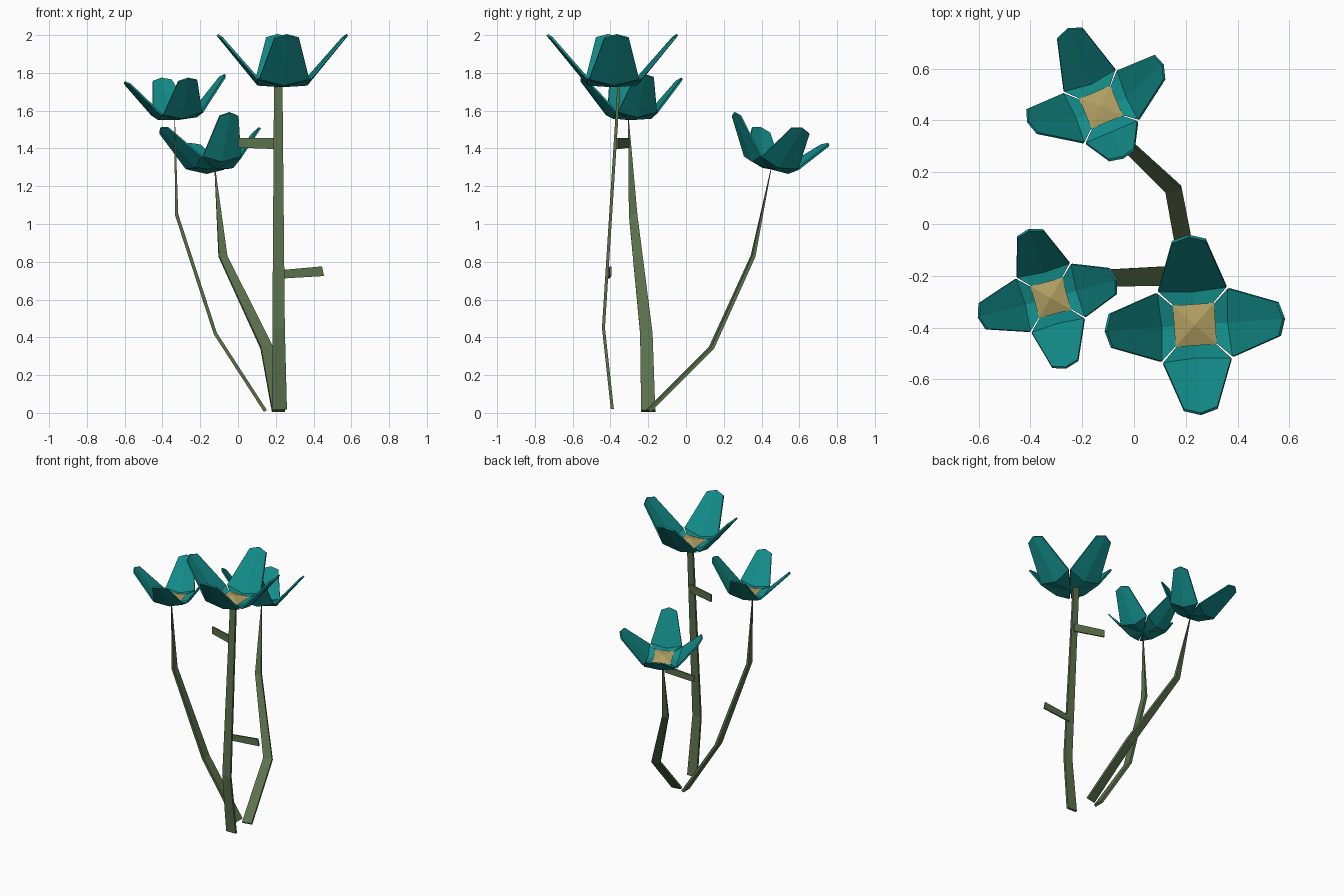
import bpy, bmesh, math
from mathutils import Vector, Matrix

if "Cube" in bpy.data.objects:
    bpy.data.objects.remove(bpy.data.objects["Cube"])


def material(name, rgb):
    m = bpy.data.materials.new(name)
    m.diffuse_color = (*rgb, 1)
    m.use_nodes = True
    m.node_tree.nodes["Principled BSDF"].inputs["Base Color"].default_value = m.diffuse_color
    return m


TEAL = material("petal_teal", (0.006, 0.26, 0.25))
GREEN = material("stem_green", (0.105, 0.165, 0.073))
TAN = material("flower_centre_tan", (0.43, 0.34, 0.12))


def make(name, verts, faces, mat, matrix=Matrix()):
    bm = bmesh.new()
    vs = [bm.verts.new(matrix @ Vector(v)) for v in verts]
    for f in faces:
        bm.faces.new([vs[i] for i in f])
    bmesh.ops.recalc_face_normals(bm, faces=bm.faces)
    me = bpy.data.meshes.new(name)
    bm.to_mesh(me)
    bm.free()
    me.materials.append(mat)
    ob = bpy.data.objects.new(name, me)
    bpy.context.collection.objects.link(ob)
    return ob


def ribbon(name, points, widths, across, thick=0.018):
    """Flat tapering strip along a path."""
    pts = [Vector(p) for p in points]
    across = Vector(across).normalized()
    verts, faces = [], []
    for i, (p, w) in enumerate(zip(pts, widths)):
        tangent = pts[min(i + 1, len(pts) - 1)] - pts[max(i - 1, 0)]
        t = thick * min(1, w / 0.03)
        out = tangent.cross(across).normalized() * t / 2
        side = across * w / 2
        verts += [p + side + out, p - side + out, p - side - out, p + side - out]
    for i in range(len(pts) - 1):
        a = i * 4
        for k in range(4):
            n = (k + 1) % 4
            faces.append((a + k, a + n, a + 4 + n, a + 4 + k))
    e = len(verts) - 4
    faces += [(0, 1, 2, 3), (e, e + 1, e + 2, e + 3)]
    return make(name, verts, faces, GREEN)


# Petal outline: cupped base, wide shoulders, narrow blunt tip
PETAL = [(0, 0, 0), (0.13, 0, 0.008), (0.14, -0.132, 0.04), (0.14, 0.132, 0.04),
         (0.325, -0.065, 0.255), (0.325, 0.065, 0.255), (0.345, 0.0, 0.272)]
PETAL_FACES = [(0, 2, 1), (0, 1, 3), (1, 2, 4, 6), (1, 6, 5, 3)]
h = 0.08
CENTRE = [(-h, -h, 0.03), (h, -h, 0.03), (h, h, 0.03), (-h, h, 0.03),
          (0, 0, 0.055), (0, 0, 0.005)]
CENTRE_FACES = [(i, (i + 1) % 4, 4) for i in range(4)] + \
               [((i + 1) % 4, i, 5) for i in range(4)]


def flower(name, loc, size, turn, tilt, tilt_dir):
    """Four petals around a low pyramid; tilt_dir is the heading it leans to."""
    axis = Vector((-math.sin(math.radians(tilt_dir)), math.cos(math.radians(tilt_dir)), 0))
    base = (Matrix.Translation(loc) @ Matrix.Rotation(math.radians(tilt), 4, axis)
            @ Matrix.Rotation(math.radians(turn), 4, 'Z') @ Matrix.Scale(size, 4))
    for k in range(4):
        m = base @ Matrix.Rotation(k * math.pi / 2, 4, 'Z')
        ob = make(f"{name}_petal_{k + 1}", PETAL, PETAL_FACES, TEAL, m)
        s = ob.modifiers.new("thickness", 'SOLIDIFY')
        s.thickness = 0.012 * size
        s.offset = 0
    make(f"{name}_centre", CENTRE, CENTRE_FACES, TAN, base)


# Flowers
flower("tall_flower", (0.235, -0.39, 1.73), 1.0, 4, 0, 0)
flower("left_flower", (-0.32, -0.285, 1.555), 0.8, 15, 4, 195)
flower("back_flower", (-0.125, 0.445, 1.295), 0.82, 23, 17, 112)

# Stems
ribbon("tall_stem", [(0.22, -0.39, 0.02), (0.215, -0.437, 0.45), (0.213, -0.355, 1.74)],
       [0.078, 0.066, 0.045], (1, 0, 0), 0.016)
ribbon("left_stem", [(0.145, -0.2, 0.01), (-0.12, -0.21, 0.42), (-0.325, -0.28, 1.05),
                     (-0.335, -0.305, 1.56)],
       [0.075, 0.066, 0.045, 0.004], (0, 1, 0))
ribbon("back_stem", [(0.215, -0.2, 0.01), (0.152, 0.135, 0.345), (-0.08, 0.355, 0.83),
                     (-0.123, 0.452, 1.3)],
       [0.07, 0.065, 0.045, 0.004], (1, 0.2, 0))

# Short side shoots on the tall stem
ribbon("lower_shoot", [(0.22, -0.41, 0.733), (0.45, -0.40, 0.75)],
       [0.045, 0.052], (-0.2, 0, 1), 0.01)
ribbon("upper_shoot", [(0.22, -0.365, 1.425), (0.005, -0.305, 1.43)],
       [0.058, 0.052], (0, 0, 1), 0.01)
